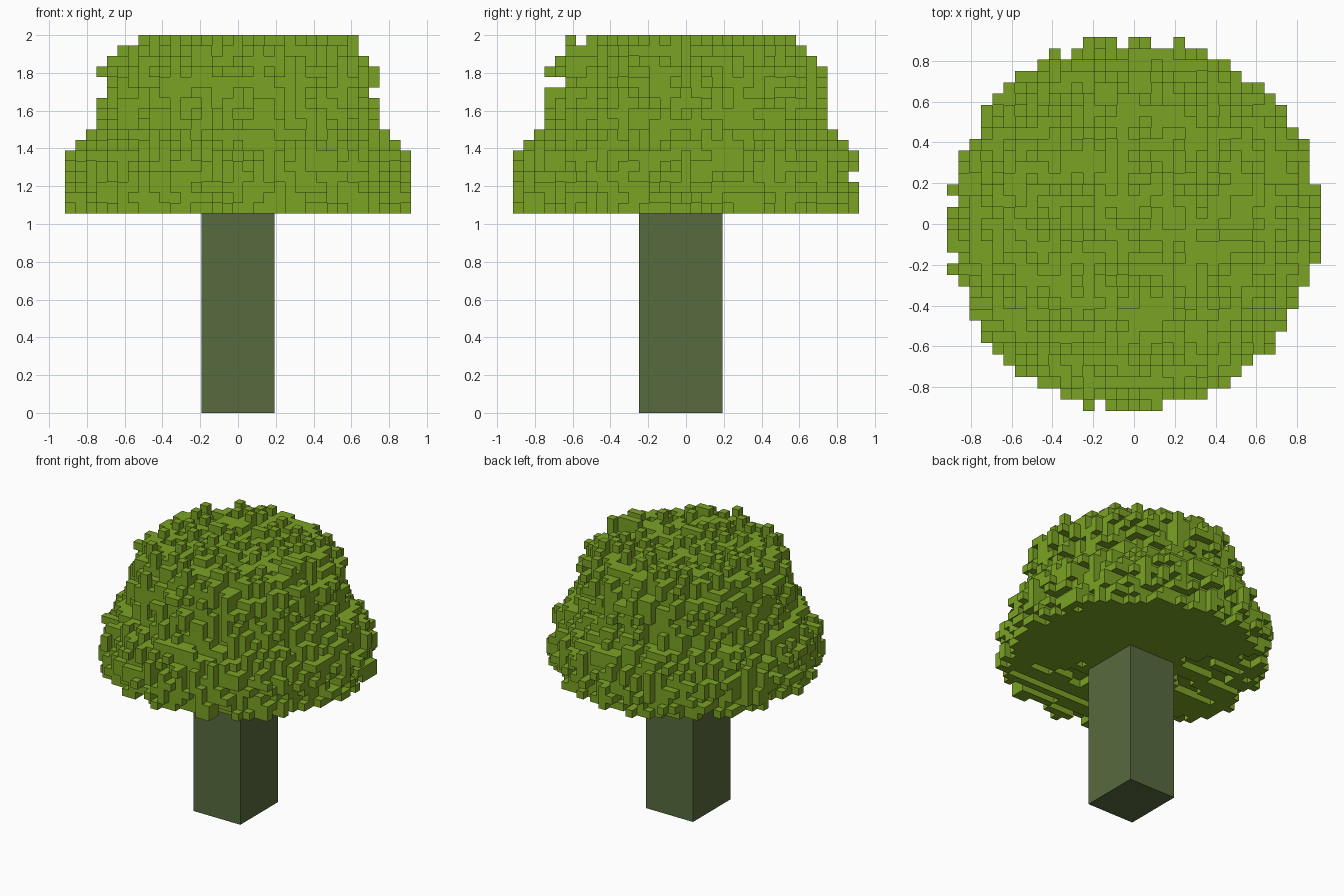
import bpy, bmesh, math, random

if "Cube" in bpy.data.objects:
    bpy.data.objects.remove(bpy.data.objects["Cube"])

random.seed(7)
V = 2 / 36            # cube size: the tree is 36 cubes tall
BASE = 19             # cubes below the leaves


def material(name, rgb):
    m = bpy.data.materials.new(name)
    m.diffuse_color = (*rgb, 1)
    m.use_nodes = True
    m.node_tree.nodes["Principled BSDF"].inputs["Base Color"].default_value = m.diffuse_color
    return m


def finish(bm, name, mat):
    me = bpy.data.meshes.new(name)
    bm.to_mesh(me)
    bm.free()
    me.materials.append(mat)
    bpy.context.collection.objects.link(bpy.data.objects.new(name, me))


leaf_green = material("leaf green", (0.198, 0.361, 0.018))
trunk_green = material("dark moss trunk", (0.098, 0.145, 0.049))

# Trunk: plain box, 7 x 8 cubes wide, reaching just into the leaves
bm = bmesh.new()
bmesh.ops.create_cube(bm, size=1)
for v in bm.verts:
    v.co.x *= 7 * V
    v.co.y = v.co.y * 8 * V - 0.5 * V
    v.co.z = (v.co.z + 0.5) * 19.2 * V
finish(bm, "trunk", trunk_green)

# Leaf envelope: outer radius, in cubes, of each of the 17 layers
RADII = [16.6] * 5 + [16.2, 15.7, 14.8, 13.4] + [13.3] * 6 + [13.3, 13.1]
DIRS = [(1, 0, 0), (-1, 0, 0), (0, 1, 0), (0, -1, 0), (0, 0, 1), (0, 0, -1)]

# Grooves in the underside, in short runs on the front left half
grooves = set()
for y in range(-16, 17):
    x = -16
    while x < 17:
        run = random.randint(2, 6)
        if random.random() < 0.4:
            grooves |= {(i, y) for i in range(x, x + run) if i + y < 2}
        x += run
grooves = {g for g in grooves if 6 < math.hypot(*g) < 15}


def inside(c, margin):
    x, y, k = c
    if not 0 <= k < len(RADII) or (k == 0 and (x, y) in grooves):
        return False
    return math.hypot(x, y) <= RADII[k] - margin


# Solid core, then two rounds of random growth for the ragged surface
grid = [(x, y, k) for k in range(17) for x in range(-16, 17) for y in range(-16, 17)]
cells = {c for c in grid if inside(c, 1.6)
         and c[2] < (14 if math.hypot(c[0], c[1]) > 11 else 15)}
for chance in (0.52, 0.32):
    grown = set()
    for c in sorted(set(grid) - cells):
        touching = any((c[0] + d[0], c[1] + d[1], c[2] + d[2]) in cells for d in DIRS)
        if touching and inside(c, 0) and random.random() < chance:
            grown.add(c)
    cells |= grown

# Leaves: skin the exposed cube sides
bm = bmesh.new()
verts = {}


def vert(p):
    if p not in verts:
        verts[p] = bm.verts.new(((p[0] - 0.5) * V, (p[1] - 0.5) * V, (p[2] + BASE) * V))
    return verts[p]


for c in sorted(cells):
    for d in DIRS:
        if tuple(c[i] + d[i] for i in range(3)) in cells:
            continue
        a = next(i for i in range(3) if d[i])
        b, e = (a + 1) % 3, (a + 2) % 3
        corners = []
        for u, w in ((0, 0), (1, 0), (1, 1), (0, 1)):
            p = list(c)
            p[a] += d[a] > 0
            p[b] += u
            p[e] += w
            corners.append(vert(tuple(p)))
        bm.faces.new(corners if d[a] > 0 else corners[::-1])
finish(bm, "leaves", leaf_green)
